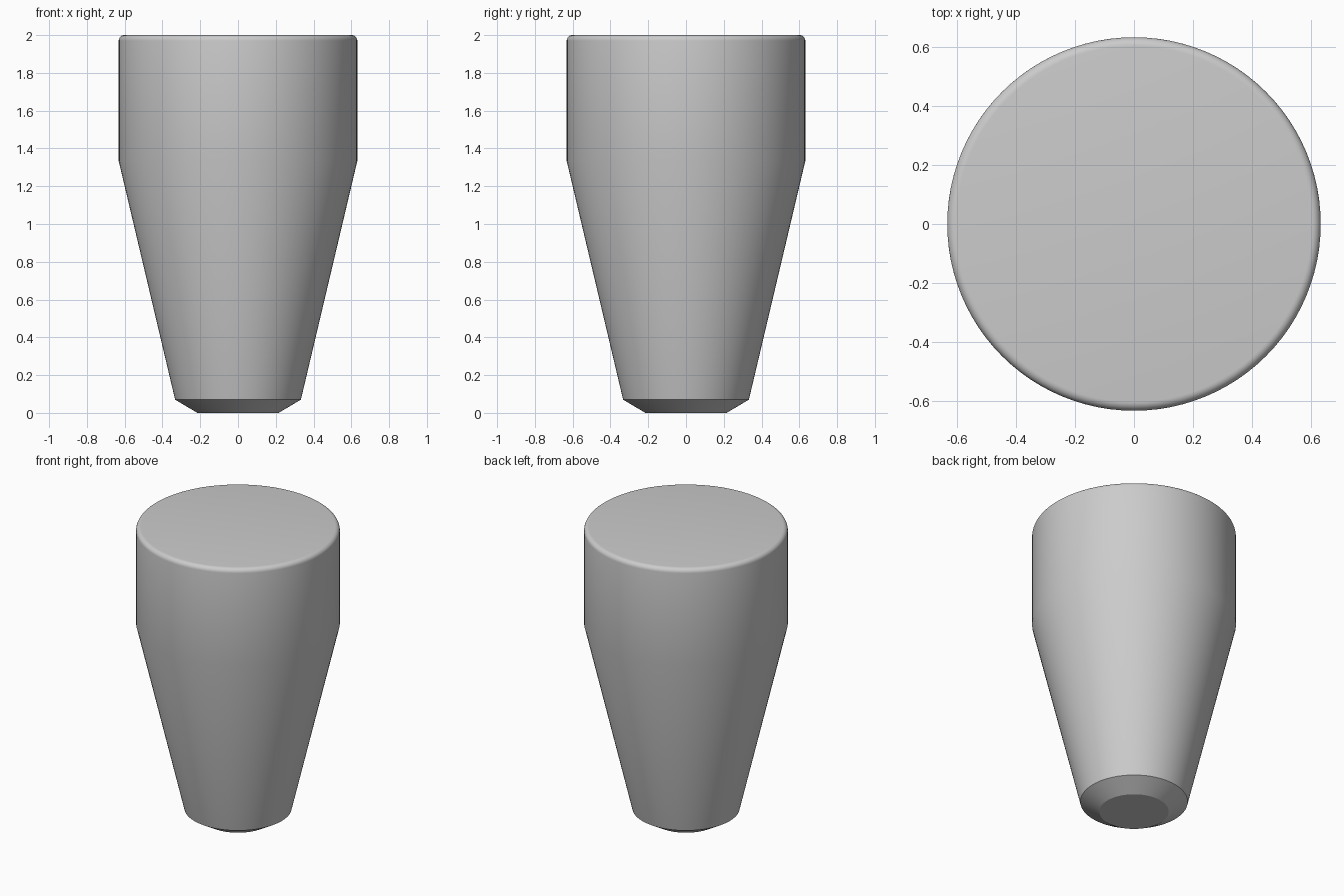
import bpy
import bmesh
import math

cube = bpy.data.objects.get("Cube")
if cube:
    bpy.data.objects.remove(cube, do_unlink=True)

# Plain grey material
grey = bpy.data.materials.new("light grey")
grey.use_nodes = True
color = (0.6, 0.6, 0.6, 1)
grey.diffuse_color = color
grey.node_tree.nodes["Principled BSDF"].inputs["Base Color"].default_value = color

# Profile of (radius, height): chamfered foot, tapered shank, straight collar
SIDES = 96
R, TOP, FILLET = 0.632, 2.0, 0.03
profile = [(0.215, 0), (0.333, 0.07), (R, 1.335)]
# Rounded top edge
for i in range(7):
    a = math.radians(15 * i)
    profile.append((R - FILLET + FILLET * math.cos(a),
                    TOP - FILLET + FILLET * math.sin(a)))

# Revolve the profile and cap both ends
bm = bmesh.new()
rings = []
for r, z in profile:
    rings.append([bm.verts.new((r * math.cos(math.tau * i / SIDES),
                                r * math.sin(math.tau * i / SIDES), z))
                  for i in range(SIDES)])
for low, high in zip(rings, rings[1:]):
    for i in range(SIDES):
        j = (i + 1) % SIDES
        bm.faces.new((low[i], low[j], high[j], high[i]))
bm.faces.new(rings[0][::-1])
bm.faces.new(rings[-1])

mesh = bpy.data.meshes.new("tapered_handle")
bm.to_mesh(mesh)
bm.free()
mesh.materials.append(grey)
handle = bpy.data.objects.new("tapered_handle", mesh)
bpy.context.collection.objects.link(handle)

# Smooth sides, sharp foot edges
bpy.ops.object.select_all(action="DESELECT")
handle.select_set(True)
bpy.context.view_layer.objects.active = handle
bpy.ops.object.shade_smooth_by_angle(angle=math.radians(25))
